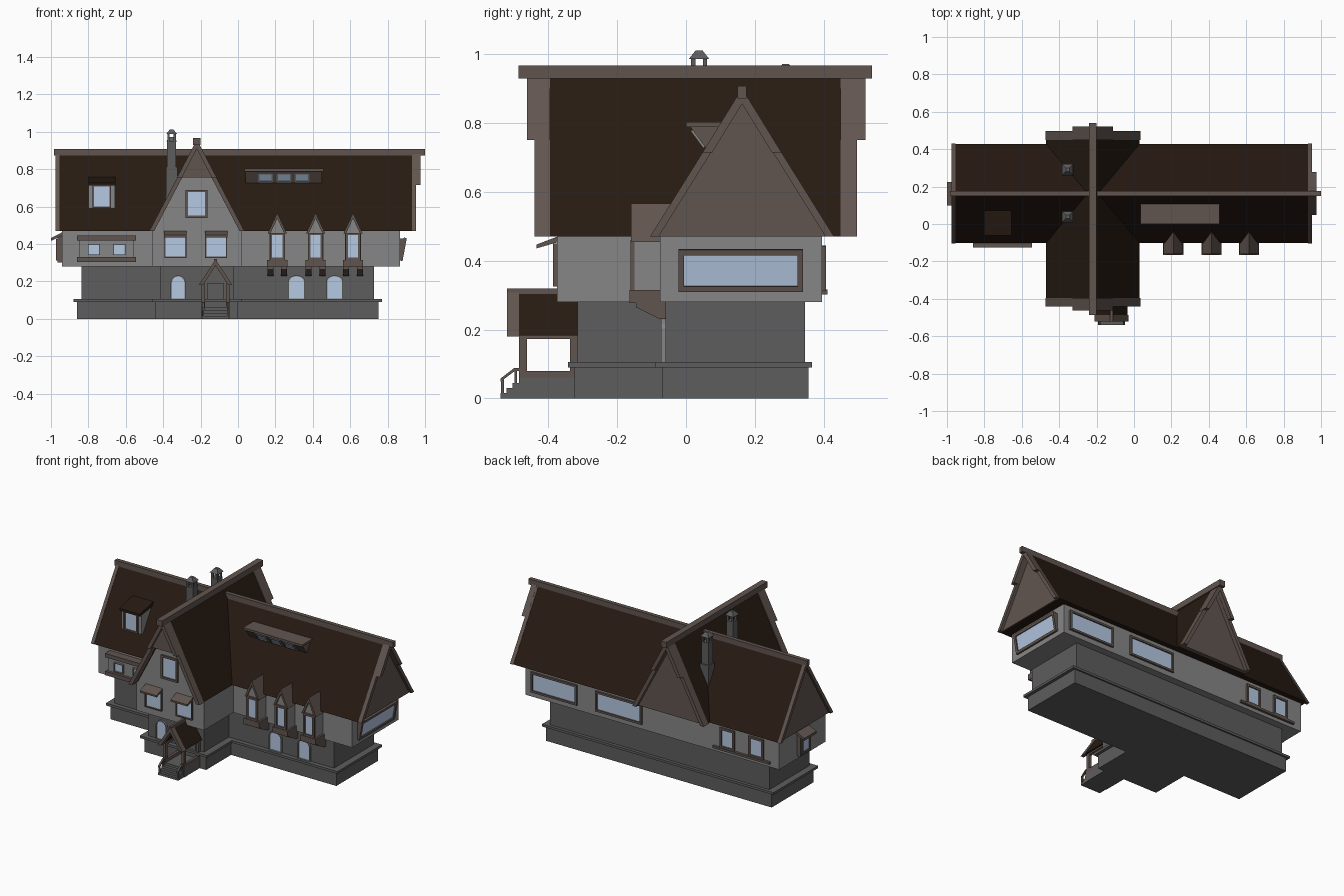
import bpy, bmesh, math
from mathutils import Matrix, Vector

if "Cube" in bpy.data.objects:
    bpy.data.objects.remove(bpy.data.objects["Cube"])


def material(name, r, g, b):
    m = bpy.data.materials.new(name)
    m.diffuse_color = (r, g, b, 1)
    m.use_nodes = True
    m.node_tree.nodes["Principled BSDF"].inputs["Base Color"].default_value = m.diffuse_color
    return m


ROOF = material("dark_shingle", 0.020, 0.011, 0.006)
WOOD = material("brown_timber", 0.12, 0.09, 0.078)
STONE = material("dark_stone", 0.11, 0.11, 0.11)
PLASTER = material("grey_plaster", 0.24, 0.24, 0.24)
GLASS = material("pale_glass", 0.46, 0.58, 0.76)


def finish(name, bm, *mats):
    bmesh.ops.recalc_face_normals(bm, faces=bm.faces)
    me = bpy.data.meshes.new(name)
    bm.to_mesh(me)
    bm.free()
    for m in mats:
        me.materials.append(m)
    ob = bpy.data.objects.new(name, me)
    bpy.context.collection.objects.link(ob)
    return ob


def prism(name, pts, axis, a, b, mat):
    """Extrude a profile: axis 'x' takes (y,z), 'y' takes (x,z), 'z' takes (x,y)."""
    put = {'x': lambda p, t: (t, p[0], p[1]), 'y': lambda p, t: (p[0], t, p[1]),
           'z': lambda p, t: (p[0], p[1], t)}[axis]
    bm = bmesh.new()
    f = bm.faces.new([bm.verts.new(put(p, a)) for p in pts])
    ext = bmesh.ops.extrude_face_region(bm, geom=[f])["geom"]
    move = Vector(put((0, 0), b - a))
    bmesh.ops.translate(bm, vec=move, verts=[v for v in ext if isinstance(v, bmesh.types.BMVert)])
    # keep both end caps
    if not any(all(abs(v.co.dot(move.normalized()) - a) < 1e-6 for v in q.verts) for q in bm.faces):
        bm.faces.new([v for v in bm.verts][:len(pts)])
    return finish(name, bm, mat)


def box(name, x0, x1, y0, y1, z0, z1, mat):
    return prism(name, [(x0, y0), (x1, y0), (x1, y1), (x0, y1)], 'z', z0, z1, mat)


def chevron(name, axis, c, h, zb, zt, t, a, b, mat):
    """Pair of sloping boards following a gable."""
    d = t * (zt - zb) / h
    return prism(name, [(c - h, zb), (c, zt), (c + h, zb), (c + h - t, zb),
                        (c, zt - d), (c - h + t, zb)], axis, a, b, mat)


def window(name, loc, w, h, turn=0, arch=0, border=0.013, depth=0.012, tilt=0, frame=WOOD):
    """Frame ring with a recessed pane; loc is the bottom centre on the wall."""
    pts = [(-w / 2, 0), (w / 2, 0), (w / 2, h - arch)]
    if arch:
        pts += [(w / 2 * math.cos(i * math.pi / 6), h - arch + arch * math.sin(i * math.pi / 6))
                for i in range(1, 6)]
    pts.append((-w / 2, h - arch))
    inner = [(u * (w - 2 * border) / w, h / 2 + (z - h / 2) * (h - 2 * border) / h) for u, z in pts]
    bm = bmesh.new()
    rings = [[bm.verts.new((u, y, z)) for u, z in p] for p, y in
             ((pts, 0.004), (pts, -depth), (inner, -depth), (inner, -depth * 0.35))]
    n = len(pts)
    for r, s in zip(rings, rings[1:]):
        for i in range(n):
            bm.faces.new((r[i], r[(i + 1) % n], s[(i + 1) % n], s[i]))
    bm.faces.new(rings[0])
    bm.faces.new(rings[3]).material_index = 1
    ob = finish(name, bm, frame, GLASS)
    ob.matrix_world = (Matrix.Translation(loc) @ Matrix.Rotation(math.radians(turn), 4, 'Z')
                       @ Matrix.Rotation(tilt, 4, 'X'))


# stone ground floor: plinth, ledge, walls for the long block and the cross wing
for n, x0, x1, y0, y1 in (("main", -0.86, 0.75, -0.07, 0.356), ("wing", -0.44, 0.0, -0.325, 0.1)):
    box(n + "_plinth", x0, x1, y0, y1, 0, 0.09, STONE)
    box(n + "_ledge", x0 - 0.02, x1 + 0.02, y0 - 0.018, y1 + 0.01, 0.09, 0.105, STONE)
    box(n + "_ground_wall", x0 + 0.023, x1 - 0.023, y0 + 0.01, y1 - 0.01, 0.1, 0.282, STONE)

# overhanging upper floor
box("main_upper_wall", -0.94, 0.866, -0.075, 0.395, 0.28, 0.475, PLASTER)
box("wing_upper_wall", -0.46, 0.02, -0.375, 0.1, 0.28, 0.475, PLASTER)

# main roof along x
MC, MH, ZB, MT = 0.163, 0.265, 0.47, 0.895
prism("main_roof", [(MC - MH, ZB), (MC, MT), (MC + MH, ZB)], 'x', -0.955, 0.93, ROOF)
for n, a, b in (("left", -0.96, -0.954), ("right", 0.929, 0.935)):
    prism(n + "_gable_panel", [(MC - MH + .01, ZB), (MC, MT - .016), (MC + MH - .01, ZB)], 'x', a, b, WOOD)
chevron("left_bargeboard", 'x', MC, MH + .003, ZB, MT + .004, 0.025, -0.976, -0.954, WOOD)
chevron("right_bargeboard", 'x', MC, MH + .003, ZB, MT + .004, 0.025, 0.929, 0.953, WOOD)
chevron("right_upper_bargeboard", 'x', MC, 0.115, 0.715, MT + .007, 0.028, 0.94, 0.977, WOOD)
box("main_ridge", -0.984, 1.0, MC - .013, MC + .013, 0.872, 0.908, WOOD)

# wing roof along y
WC, WH, WT = -0.22, 0.25, 0.95
prism("wing_roof", [(WC - WH, ZB), (WC, WT), (WC + WH, ZB)], 'y', -0.37, 0.45, ROOF)
chevron("wing_roof_overhang", 'y', WC, WH, ZB, WT, 0.02, -0.396, -0.369, ROOF)
prism("wing_front_gable", [(WC - .24, ZB), (WC, .93), (WC + .24, ZB)], 'y', -0.375, -0.36, PLASTER)
prism("wing_back_gable", [(WC - .24, ZB), (WC, .93), (WC + .24, ZB)], 'y', 0.449, 0.472, WOOD)
for n, a, b, c in (("front", -0.44, -0.395, -0.463), ("back", 0.449, 0.497, 0.522)):
    chevron("wing_%s_bargeboard" % n, 'y', WC, WH + .004, ZB, WT + .005, 0.026, a, b, WOOD)
    chevron("wing_%s_upper_bargeboard" % n, 'y', WC, 0.108, 0.752, WT + .008, 0.026,
            min(a, c), max(b, c), WOOD)
prism("wing_gable_cap", [(WC - .1, .755), (WC, .945), (WC + .1, .755)], 'y', -0.445, -0.37, WOOD)
box("wing_ridge", WC - .02, WC + .02, -0.487, 0.541, 0.93, 0.968, WOOD)

# chimneys with open hoods
for n, y, top in (("front", 0.038, 1.012), ("back", 0.29, 0.972)):
    x = -0.355
    box(n + "_chimney_base", x - .031, x + .031, y - .031, y + .031, 0.6, top - .2, STONE)
    box(n + "_chimney_stack", x - .024, x + .024, y - .024, y + .024, 0.6, top - .06, STONE)
    for i in (-1, 1):
        for j in (-1, 1):
            px, py = x + i * .017, y + j * .017
            box(n + "_chimney_post", px - .006, px + .006, py - .006, py + .006, top - .062, top - .02, STONE)
    bm = bmesh.new()
    bmesh.ops.create_cone(bm, cap_ends=True, segments=4, radius1=.042, radius2=.014, depth=.025,
                          matrix=Matrix.Translation((x, y, top - .0125)) @ Matrix.Rotation(math.pi / 4, 4, 'Z'))
    finish(n + "_chimney_hood", bm, STONE)

# three gabled window bays breaking the front eave
for x in (0.21, 0.415, 0.615):
    prism("bay_body", [(x - .042, .29), (x - .042, .475), (x, .555), (x + .042, .475), (x + .042, .29)],
          'y', -0.15, -0.02, PLASTER)
    chevron("bay_roof", 'y', x, 0.052, 0.455, 0.567, 0.014, -0.16, -0.035, WOOD)
    box("bay_sill", x - .054, x + .054, -0.165, -0.07, 0.277, 0.315, WOOD)
    window("bay_window", (x, -0.15, 0.315), 0.08, 0.145)
    for s in (-1, 1):
        prism("bay_bracket", [(-.06, .23), (-.075, .23), (-.145, .265), (-.145, .28), (-.06, .28)], 'x',
              x + s * .037 - .016, x + s * .037 + .016, WOOD)

# arched ground-floor windows
for x, y, w, a in ((0.313, -0.06, .09, .03), (0.517, -0.06, .09, .03), (-0.32, -0.315, .08, .04)):
    window("arched_window", (x, y, 0.103), w, 0.13, arch=a, border=0.006, frame=PLASTER)

# wing front windows with awnings
for x in (-0.335, -0.117):
    window("wing_window", (x, -0.375, 0.325), 0.118, 0.125, border=0.007)
    prism("wing_awning", [(-.37, .472), (-.435, .447), (-.435, .436), (-.37, .455)], 'x', x - .06, x + .06, WOOD)
window("gable_window", (-0.222, -0.375, 0.54), 0.118, 0.15)

# shallow bay at the front left
box("left_front_bay", -0.85, -0.555, -0.108, -0.07, 0.31, 0.44, PLASTER)
for z in (0.305, 0.42):
    box("left_bay_board", -0.86, -0.545, -0.125, -0.07, z, z + .025, WOOD)
for x in (-0.77, -0.635):
    window("left_bay_window", (x, -0.108, 0.34), 0.066, 0.06, border=0.005, frame=PLASTER)

# roof dormers: small one left, long raked one right
prism("small_dormer", [(-.045, .59), (-.045, .72), (.06, .735), (.06, .59)], 'x', -0.8, -0.657, PLASTER)
prism("small_dormer_roof", [(-.062, .712), (-.062, .727), (.073, .758), (.073, .73)], 'x', -0.802, -0.655, ROOF)
window("small_dormer_window", (-0.728, -0.045, 0.592), 0.1, 0.125, border=0.009)
prism("long_dormer", [(.06, .725), (.012, .79), (.105, .79)], 'x', 0.04, 0.45, WOOD)
box("long_dormer_roof", 0.035, 0.457, 0.0, 0.106, 0.789, 0.803, WOOD)
for x in (0.147, 0.245, 0.343):
    window("long_dormer_window", (x, 0.055, 0.731), 0.08, 0.062, border=0.008, tilt=0.635, depth=.006, frame=PLASTER)

# tilted right side window
prism("right_window_box", [(.85, .312), (.868, .312), (.888, .43), (.85, .43)], 'y', -0.02, 0.338, WOOD)
window("right_window", (0.868, 0.159, 0.311), 0.363, 0.125, turn=90, tilt=0.18, border=0.016)

# left side window with awning
box("left_side_bay", -0.965, -0.93, 0.11, 0.215, 0.3, 0.445, WOOD)
window("left_side_window", (-0.965, 0.163, 0.312), 0.09, 0.115, turn=270, depth=.008)
prism("left_awning", [(-.93, .468), (-1.0, .432), (-1.0, .417), (-.93, .448)], 'y', 0.1, 0.225, WOOD)

# back windows: two wide, two small on a shared sill
for x in (0.66, 0.2):
    window("back_wide_window", (x, 0.395, 0.312), 0.33, 0.13, turn=180)
for x in (-0.575, -0.78):
    window("back_small_window", (x, 0.395, 0.315), 0.105, 0.13, turn=180)
box("back_sill", -0.88, -0.475, 0.39, 0.411, 0.302, 0.316, WOOD)

# entrance porch
PX = -0.12
box("porch_floor", PX - .075, PX + .075, -0.485, -0.32, 0, 0.06, STONE)
box("front_door", PX - .045, PX + .045, -0.326, -0.31, 0.06, 0.19, STONE)
chevron("porch_roof", 'y', PX, 0.085, 0.182, 0.313, 0.018, -0.49, -0.31, ROOF)
chevron("porch_bargeboard", 'y', PX, 0.09, 0.18, 0.318, 0.022, -0.52, -0.486, WOOD)
box("porch_ridge", PX - .007, PX + .007, -0.52, -0.31, 0.303, 0.32, WOOD)
for s in (-1, 1):
    x = PX + s * .066
    for y in (-0.474, -0.326):
        box("porch_post", x - .009, x + .009, y - .011, y + .011, 0.05, 0.19, WOOD)
    box("porch_beam", x - .009, x + .009, -0.485, -0.315, 0.172, 0.188, WOOD)
    box("porch_kerb", x - .009, x + .009, -0.485, -0.315, 0.058, 0.08, WOOD)
    # stair handrail
    for y, z in ((-0.534, 0.055), (-0.495, 0.085)):
        box("stair_post", x - .005, x + .005, y - .004, y + .004, 0, z, WOOD)
    prism("stair_rail", [(-.54, .048), (-.497, .08), (-.48, .08), (-.48, .088), (-.5, .088), (-.54, .057)],
          'x', x - .006, x + .006, WOOD)
for i in range(3):
    box("porch_step", PX - .072, PX + .072, -0.54 + i * .018, -0.48, 0, 0.015 + i * .015, STONE)
